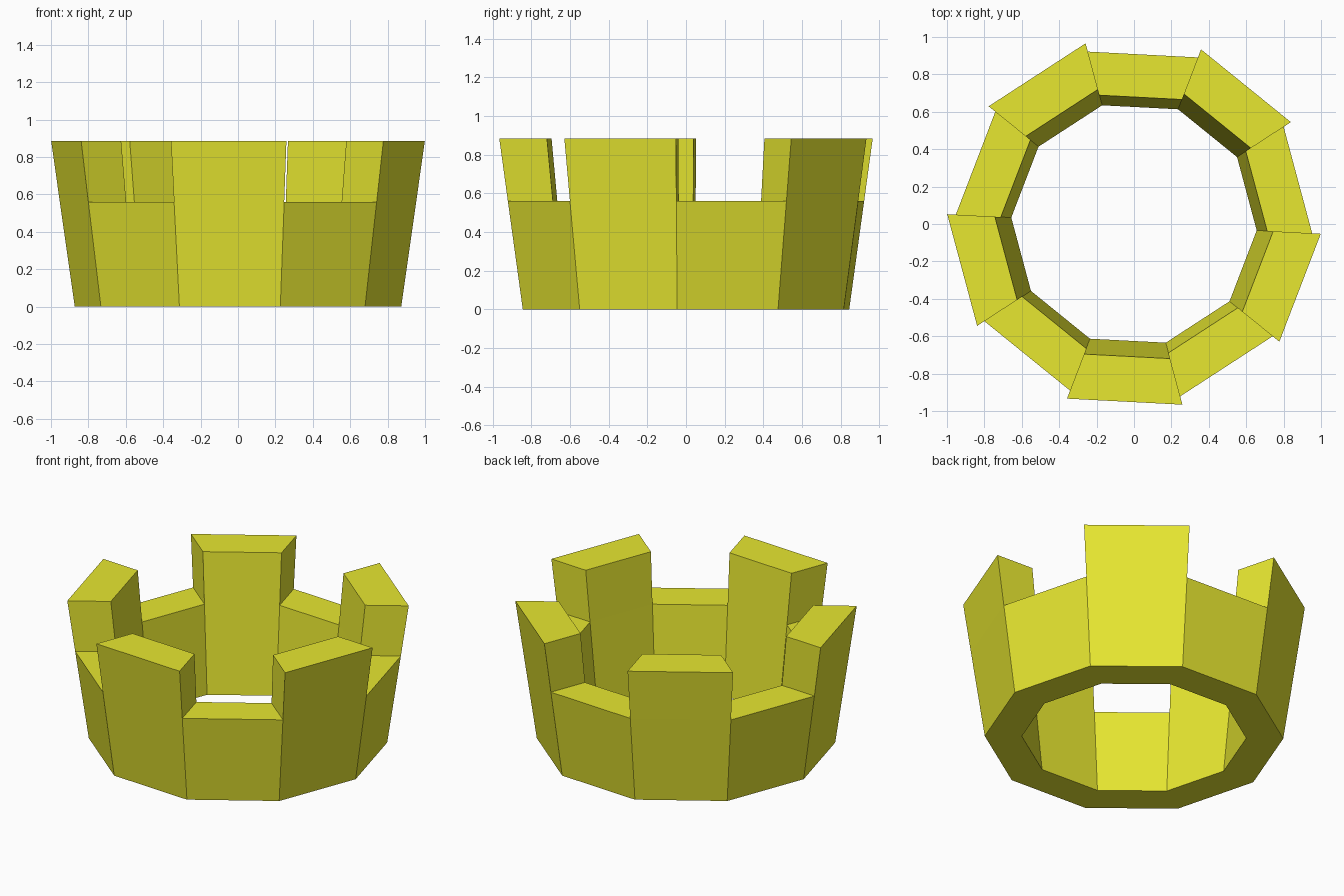
import bpy, bmesh, math

if "Cube" in bpy.data.objects:
    bpy.data.objects.remove(bpy.data.objects["Cube"])

SIDES = 10
START = math.radians(-3)
# (height, outer radius, inner radius) at the base, notch floor and merlon top
LEVELS = [(0.0, 0.874, 0.657), (0.56, 0.954, 0.713), (0.885, 1.0, 0.745)]

bm = bmesh.new()


def ring(z, r):
    return [bm.verts.new((r * math.cos(START + i * math.tau / SIDES),
                          r * math.sin(START + i * math.tau / SIDES), z))
            for i in range(SIDES)]


outer = [ring(z, ro) for z, ro, ri in LEVELS]
inner = [ring(z, ri) for z, ro, ri in LEVELS]

for i in range(SIDES):
    j = (i + 1) % SIDES
    raised = i % 2 == 1
    # underside and lower wall
    bm.faces.new((outer[0][j], outer[0][i], inner[0][i], inner[0][j]))
    top = 2 if raised else 1
    for k in range(top):
        bm.faces.new((outer[k][i], outer[k][j], outer[k + 1][j], outer[k + 1][i]))
        bm.faces.new((inner[k][j], inner[k][i], inner[k + 1][i], inner[k + 1][j]))
    # flat top of the notch or merlon
    bm.faces.new((outer[top][i], outer[top][j], inner[top][j], inner[top][i]))
    # merlon end walls
    if raised:
        bm.faces.new((outer[1][i], outer[2][i], inner[2][i], inner[1][i]))
        bm.faces.new((inner[1][j], inner[2][j], outer[2][j], outer[1][j]))

# merge each wall's coplanar panels into single flat faces
bmesh.ops.dissolve_limit(bm, angle_limit=math.radians(1),
                         verts=bm.verts[:], edges=bm.edges[:])
bmesh.ops.recalc_face_normals(bm, faces=bm.faces[:])

mesh = bpy.data.meshes.new("crown_ring")
bm.to_mesh(mesh)
bm.free()
crown = bpy.data.objects.new("crown_ring", mesh)
bpy.context.collection.objects.link(crown)

# yellow finish
yellow = bpy.data.materials.new("yellow")
yellow.diffuse_color = (0.8, 0.8, 0.03, 1)
yellow.use_nodes = True
yellow.node_tree.nodes["Principled BSDF"].inputs["Base Color"].default_value = yellow.diffuse_color
mesh.materials.append(yellow)
